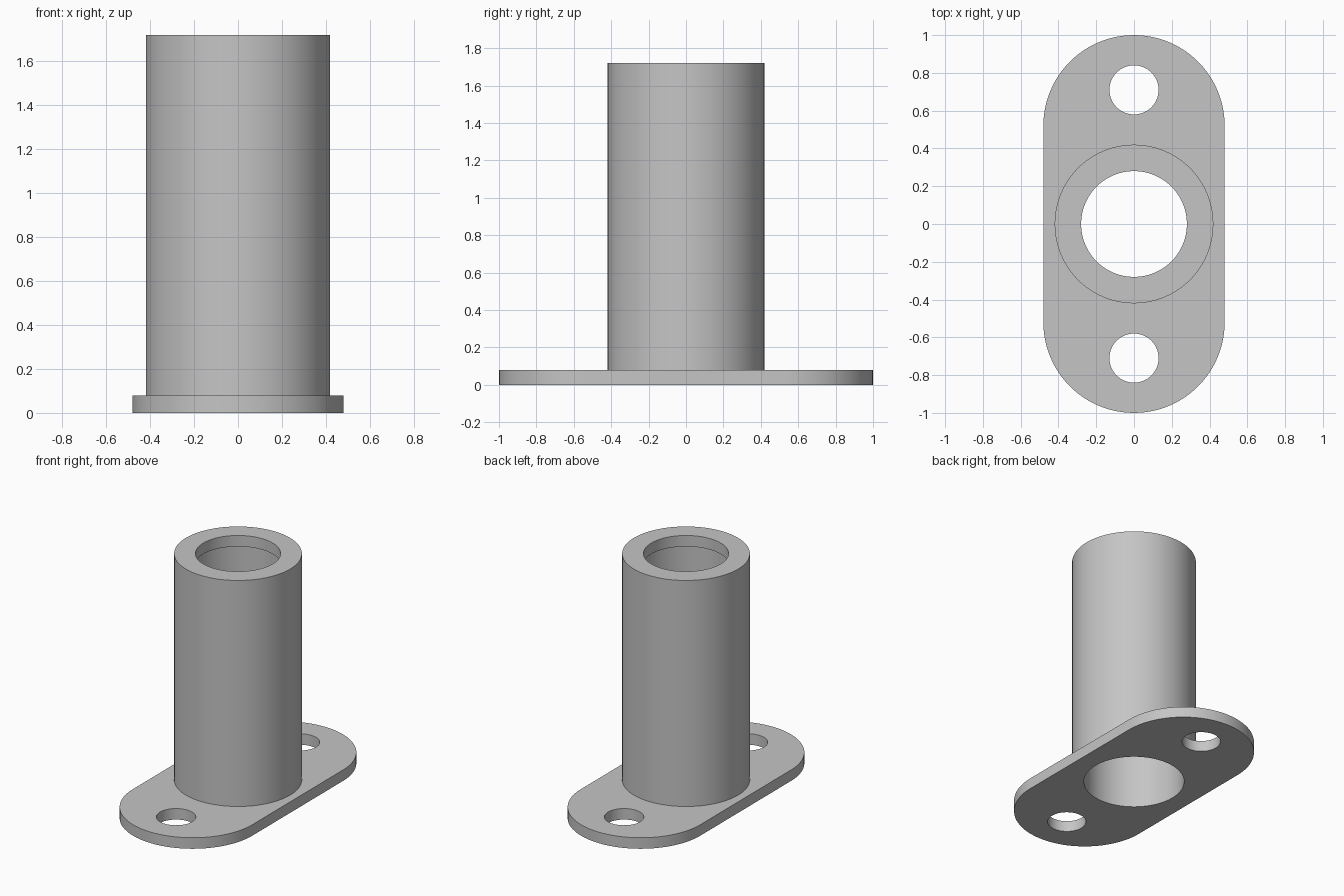
import bpy
import bmesh
from math import cos, sin, pi, radians

cube = bpy.data.objects.get("Cube")
if cube:
    bpy.data.objects.remove(cube, do_unlink=True)

SEGMENTS = 96
PLATE_TOP = 0.08
TUBE_TOP = 1.72
LIP_BOTTOM = 1.64
TUBE_RADIUS = 0.42
BORE_RADIUS = 0.34
LIP_RADIUS = 0.28
END_RADIUS = 0.48
END_OFFSET = 0.52
BOLT_RADIUS = 0.13
BOLT_OFFSET = 0.71

grey = bpy.data.materials.new("plain grey")
grey.use_nodes = True
colour = (0.56, 0.56, 0.56, 1)
grey.diffuse_color = colour
grey.node_tree.nodes["Principled BSDF"].inputs["Base Color"].default_value = colour

bm = bmesh.new()


def circle(radius, z, y=0.0):
    """Ring of vertices around a vertical axis."""
    angles = [2 * pi * i / SEGMENTS for i in range(SEGMENTS)]
    return [bm.verts.new((radius * cos(a), y + radius * sin(a), z)) for a in angles]


def slot(z):
    """Rounded-end outline of the base plate."""
    ring = []
    half = SEGMENTS // 2
    for side in (1, -1):
        for i in range(half + 1):
            a = pi * i / half
            ring.append(bm.verts.new((side * END_RADIUS * cos(a),
                                      side * (END_OFFSET + END_RADIUS * sin(a)), z)))
    return ring


def skin(rings):
    """Join successive rings with quads; return the first and last ring."""
    for lower, upper in zip(rings, rings[1:]):
        for i in range(len(lower)):
            j = (i + 1) % len(lower)
            bm.faces.new((lower[i], lower[j], upper[j], upper[i]))
    return rings[0], rings[-1]


def cap(rings):
    """Fill a flat face between an outline and the holes inside it."""
    edges = [bm.edges.get((r[i - 1], r[i])) for r in rings for i in range(len(r))]
    bmesh.ops.triangle_fill(bm, edges=edges, use_beauty=True, use_dissolve=False)


# Plate rim
walls = [skin([slot(0), slot(PLATE_TOP)])]

# Bolt holes
for y in (-BOLT_OFFSET, BOLT_OFFSET):
    walls.append(skin([circle(BOLT_RADIUS, z, y) for z in (0, PLATE_TOP)]))

# Tube: up the bore, round the inner lip, down the outside
profile = [(BORE_RADIUS, 0), (BORE_RADIUS, LIP_BOTTOM), (LIP_RADIUS, LIP_BOTTOM),
           (LIP_RADIUS, TUBE_TOP), (TUBE_RADIUS, TUBE_TOP), (TUBE_RADIUS, PLATE_TOP)]
walls.append(skin([circle(r, z) for r, z in profile]))

# Plate underside and top
cap([first for first, last in walls])
cap([last for first, last in walls])

bmesh.ops.recalc_face_normals(bm, faces=bm.faces[:])
mesh = bpy.data.meshes.new("flanged_tube")
bm.to_mesh(mesh)
bm.free()
mesh.materials.append(grey)

body = bpy.data.objects.new("flanged_tube", mesh)
bpy.context.collection.objects.link(body)
bpy.ops.object.select_all(action="DESELECT")
body.select_set(True)
bpy.context.view_layer.objects.active = body
bpy.ops.object.shade_smooth_by_angle(angle=radians(30))
